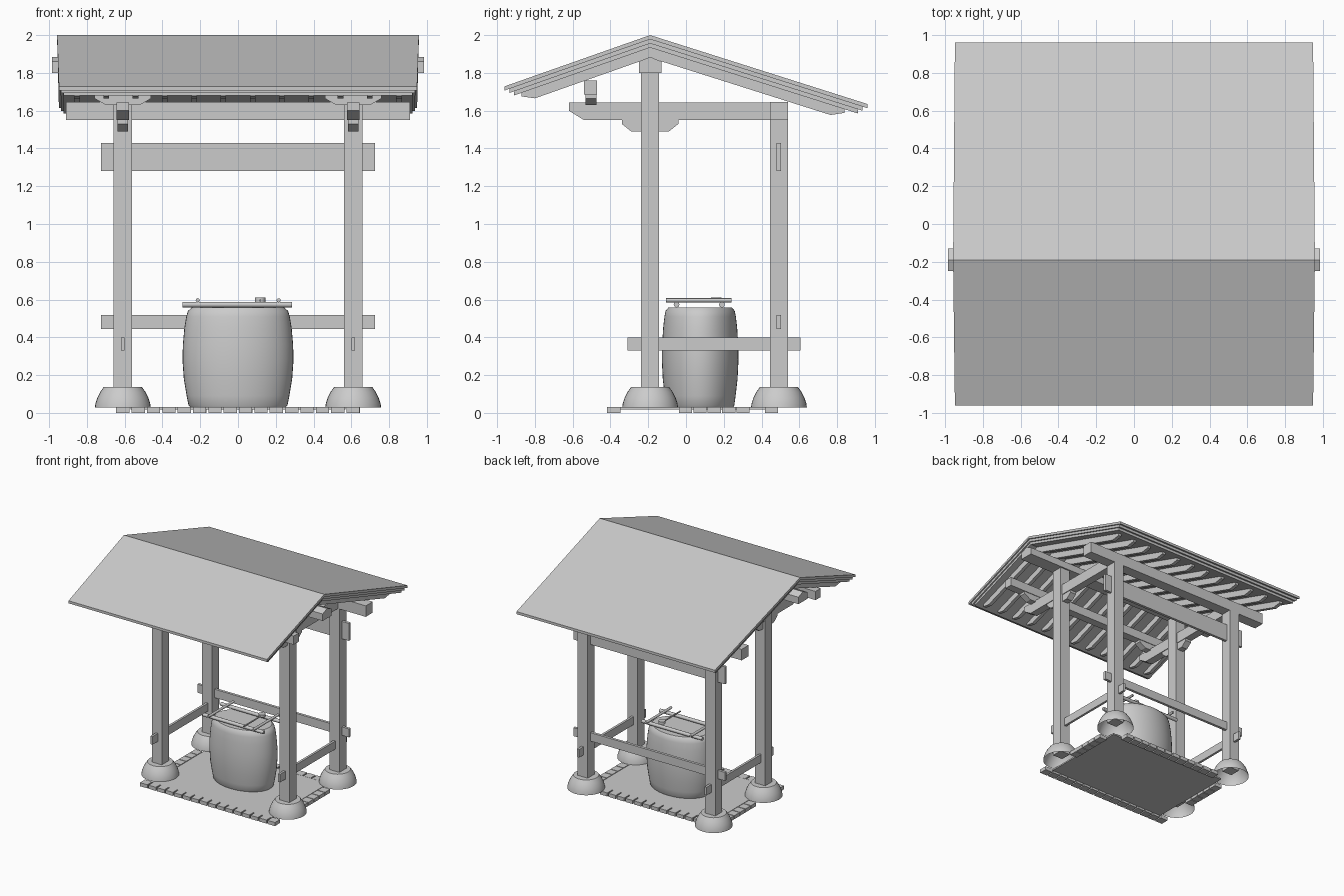
import bpy, math
from mathutils import Vector

cube = bpy.data.objects.get("Cube")
if cube:
    bpy.data.objects.remove(cube, do_unlink=True)

grey = bpy.data.materials.new("plain_grey")
grey.use_nodes = True
GREY = (0.6, 0.6, 0.6, 1)
grey.diffuse_color = GREY
grey.node_tree.nodes["Principled BSDF"].inputs["Base Color"].default_value = GREY


def add(name, verts, faces, smooth=False):
    me = bpy.data.meshes.new(name)
    me.from_pydata(verts, [], faces)
    me.materials.append(grey)
    ob = bpy.data.objects.new(name, me)
    bpy.context.collection.objects.link(ob)
    if smooth:
        me.polygons.foreach_set("use_smooth", [True] * len(me.polygons))
        me.set_sharp_from_angle(angle=math.radians(40))
    return ob


def prism(name, profile, a, b, axis="x"):
    """Extrude a counter-clockwise (y, z) profile along x, or an (x, z) one along y."""
    n = len(profile)
    if axis == "x":
        verts = [(t, p, q) for t in (a, b) for p, q in profile]
    else:
        verts = [(p, t, q) for t in (b, a) for p, q in profile]
    faces = [list(range(n))[::-1], list(range(n, 2 * n))]
    faces += [[i, (i + 1) % n, n + (i + 1) % n, n + i] for i in range(n)]
    return add(name, verts, faces)


def box(name, x, y, z):
    return prism(name, [(y[0], z[0]), (y[1], z[0]), (y[1], z[1]), (y[0], z[1])], x[0], x[1])


def lathe(name, profile, center, squash=1, sides=32, caps=True):
    """Spin an (r, z) profile, listed bottom to top, around a vertical axis."""
    cx, cy = center
    verts = []
    for r, z in profile:
        for i in range(sides):
            t = math.tau * i / sides
            verts.append((cx + r * math.cos(t), cy + r * squash * math.sin(t), z))
    faces = []
    for k in range(len(profile) - 1):
        for i in range(sides):
            j = (i + 1) % sides
            faces.append([k * sides + i, k * sides + j, (k + 1) * sides + j, (k + 1) * sides + i])
    if caps:
        faces.append(list(range(sides))[::-1])
    faces.append([(len(profile) - 1) * sides + i for i in range(sides)])
    return add(name, verts, faces, True)


def rod(name, start, end, r, sides=12):
    start, end = Vector(start), Vector(end)
    ob = lathe(name, [(r, 0), (r, (end - start).length)], (0, 0), sides=sides)
    ob.data.transform((end - start).to_track_quat("Z", "Y").to_matrix().to_4x4())
    ob.location = start
    return ob


RIDGE_Y, FRONT_SLOPE, REAR_SLOPE = -0.19, 0.352, 0.317


def roof_z(y, drop=0):
    slope = FRONT_SLOPE if y < RIDGE_Y else REAR_SLOPE
    return 2 - drop - slope * abs(y - RIDGE_Y)


# Three stepped roof layers
for i, name in enumerate(("roof_covering", "roof_boards", "roof_lining")):
    top, low, f, r = 0.022 * i, 0.022 * (i + 1), -0.96 + 0.025 * i, 0.96 - 0.025 * i
    w = 0.958 - 0.012 * i
    pts = [(y, roof_z(y, d)) for y, d in
           ((f, low), (RIDGE_Y, low), (r, low), (r, top), (RIDGE_Y, top), (f, top))]
    ob = prism(name, pts, -w, w)
    for v in ob.data.vertices:
        if abs(v.co.y) > 0.5:
            v.co.x *= 0.99

# Rafters with bevelled tails
for i in range(12):
    x = (i - 5.5) * 0.155
    pts = [(y, roof_z(y, d)) for y, d in
           ((-0.87, 0.085), (-0.80, 0.12), (RIDGE_Y, 0.12), (0.765, 0.12), (0.84, 0.085),
            (0.84, 0.06), (RIDGE_Y, 0.06), (-0.87, 0.06))]
    prism("rafter", pts, x - 0.015, x + 0.015)

# Lengthwise roof beams
prism("ridge_beam", [(-0.25, 1.8), (-0.13, 1.8), (-0.13, 1.86), (RIDGE_Y, 1.885), (-0.25, 1.86)],
      -0.985, 0.985)
box("front_purlin", (-0.91, 0.91), (-0.54, -0.47), (1.685, 1.76))
box("rear_beam", (-0.91, 0.91), (0.445, 0.54), (1.55, 1.645))

STONE = [(0.148, 0.028), (0.145, 0.05), (0.135, 0.08), (0.12, 0.11), (0.1, 0.138)]

# Posts, foundation stones, side beams and brackets, on both sides
for side, s in (("left", 1), ("right", -1)):
    c = 0.61 * s
    px = (c - 0.048, c + 0.048)
    box(side + "_front_post", px, (-0.238, -0.142), (0.08, 1.7))
    box(side + "_front_post_cap", px, (-0.238, -0.142), (1.7, 1.8))
    box(side + "_rear_post", px, (0.445, 0.54), (0.08, 1.55))
    for y in (-0.19, 0.492):
        lathe(side + "_foundation_stone", STONE, (c, y), caps=False)
    prism(side + "_side_beam",
          [(-0.62, 1.6), (-0.54, 1.55), (0.5, 1.55), (0.5, 1.643), (-0.62, 1.643)],
          c - 0.034, c + 0.034)
    prism(side + "_post_bracket",
          [(-0.34, 1.53), (-0.29, 1.49), (-0.09, 1.49), (-0.04, 1.53), (-0.04, 1.55), (-0.34, 1.55)],
          c - 0.028, c + 0.028)
    prism(side + "_purlin_bracket",
          [(c - 0.15, 1.665), (c - 0.09, 1.63), (c + 0.09, 1.63), (c + 0.15, 1.665),
           (c + 0.15, 1.685), (c - 0.15, 1.685)], -0.533, -0.475, "y")
    box(side + "_side_rail", (c - 0.01, c + 0.01), (-0.31, 0.605), (0.33, 0.4))

# Rear rails
box("upper_rear_rail", (-0.725, 0.725), (0.48, 0.503), (1.28, 1.43))
box("lower_rear_rail", (-0.725, 0.725), (0.48, 0.503), (0.445, 0.518))

# Floor slab with a border of small stones
box("floor_slab", (-0.57, 0.57), (-0.36, 0.42), (0.018, 0.03))


def stone_row(name, start, step, count):
    for i in range(count):
        x, y = start[0] + step[0] * i, start[1] + step[1] * i
        box(name, (x - 0.035, x + 0.035), (y - 0.035, y + 0.035), (0, 0.031))


stone_row("front_border_stone", (-0.61, -0.382), (0.0813, 0), 16)
stone_row("rear_border_stone", (-0.447, 0.452), (0.0813, 0), 12)
for s in (-1, 1):
    stone_row("side_border_stone", (0.61 * s, -0.002), (0, 0.076), 5)

# Oval water barrel
BARREL = [(0.245, 0.02), (0.262, 0.04), (0.272, 0.09), (0.287, 0.18), (0.294, 0.28), (0.292, 0.36),
          (0.284, 0.45), (0.274, 0.51), (0.265, 0.54), (0.245, 0.557)]
lathe("water_barrel", BARREL, (0, 0.075), squash=0.69, sides=48)

# Rack of poles with a ladle on the barrel
for y in (-0.05, 0.19):
    rod("rack_long_pole", (-0.293, y, 0.573), (0.285, y, 0.573), 0.015)
for x in (-0.213, 0.215):
    rod("rack_cross_pole", (x, -0.105, 0.596), (x, 0.242, 0.596), 0.011)
lathe("ladle_cup", [(0.028, 0.588), (0.028, 0.61)], (0.117, 0.16), sides=16)
rod("ladle_handle", (0.117, 0.14, 0.595), (0.117, -0.09, 0.595), 0.006, 8)
